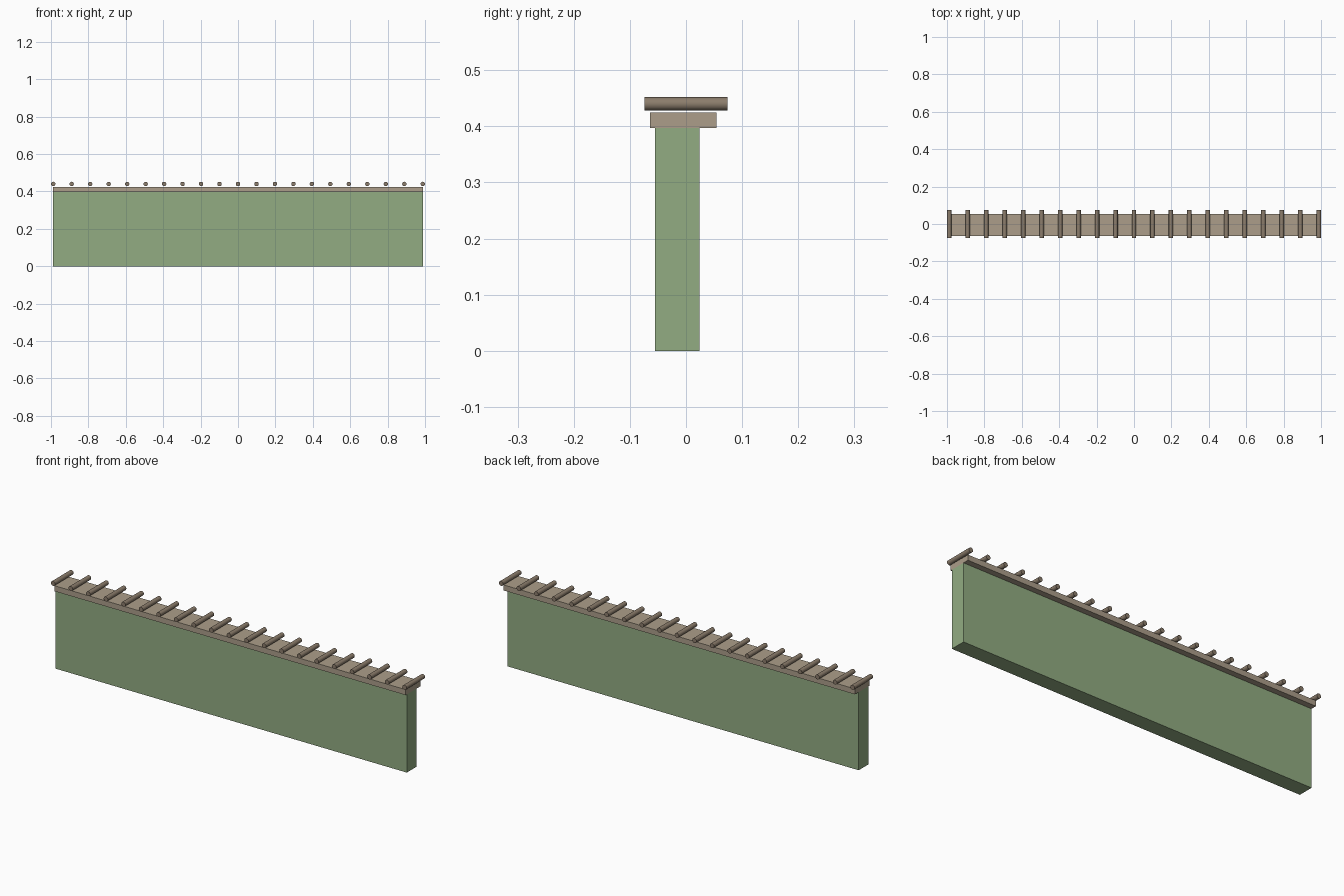
import bpy
import math

cube = bpy.data.objects.get("Cube")
if cube:
    bpy.data.objects.remove(cube, do_unlink=True)


def material(name, rgb):
    linear = [((c / 255 + 0.055) / 1.055) ** 2.4 for c in rgb]
    mat = bpy.data.materials.new(name)
    mat.use_nodes = True
    mat.diffuse_color = (*linear, 1)
    mat.node_tree.nodes["Principled BSDF"].inputs["Base Color"].default_value = (*linear, 1)
    return mat


def box(name, low, high, mat):
    bpy.ops.mesh.primitive_cube_add(size=1, location=[(a + b) / 2 for a, b in zip(low, high)])
    obj = bpy.context.object
    obj.name = name
    obj.scale = [b - a for a, b in zip(low, high)]
    bpy.ops.object.transform_apply(location=False, rotation=False, scale=True)
    obj.data.materials.append(mat)
    return obj


green = material("sage green", (146, 172, 130))
tan = material("tan wood", (172, 158, 138))
brown = material("brown wood", (140, 125, 108))

HALF = 0.988
RODS = 21
RADIUS = 0.012

# Tall wall and the wider ledge on top of it
box("wall", (-HALF, -0.055, 0), (HALF, 0.024, 0.397), green)
box("ledge", (-HALF, -0.064, 0.397), (HALF, 0.054, 0.425), tan)

# Evenly spaced round rods lying across the ledge
for i in range(RODS):
    x = -HALF + 2 * HALF * i / (RODS - 1)
    bpy.ops.mesh.primitive_cylinder_add(
        vertices=12, radius=RADIUS, depth=0.148,
        location=(x, 0, 0.44), rotation=(math.pi / 2, 0, 0))
    rod = bpy.context.object
    rod.name = f"rod_{i + 1}"
    rod.data.materials.append(brown)
    bpy.ops.object.shade_smooth_by_angle(angle=math.radians(35))
